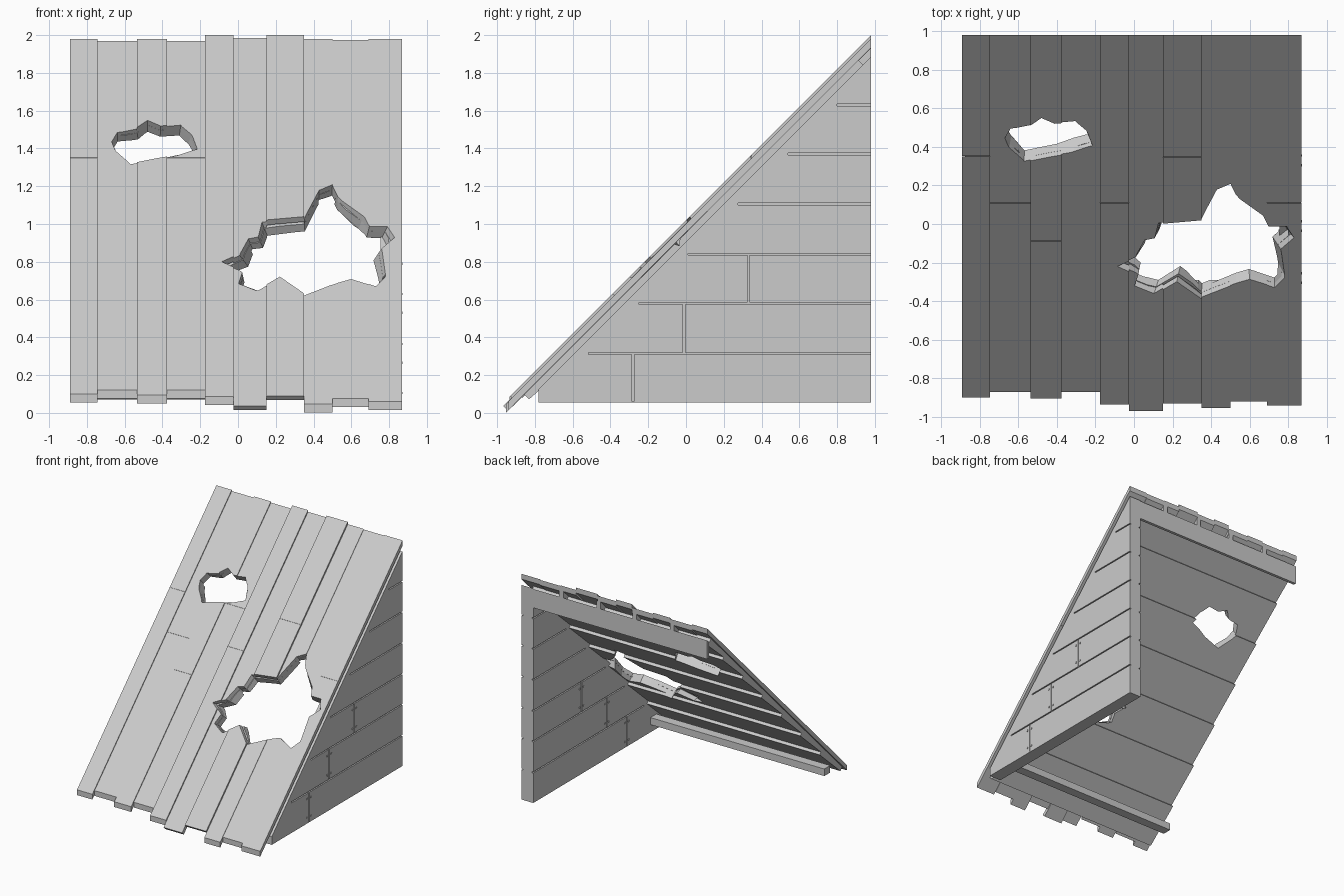
import bpy, bmesh, random
from mathutils import Vector

random.seed(4)
old = bpy.data.objects.get("Cube")
if old:
    bpy.data.objects.remove(old)

grey = bpy.data.materials.new("weathered_grey")
grey.use_nodes = True
grey.diffuse_color = (0.6, 0.6, 0.6, 1)
grey.node_tree.nodes["Principled BSDF"].inputs["Base Color"].default_value = (0.6, 0.6, 0.6, 1)

TOP, BACK = 1.02, 0.98          # height of the slope plane, rear cut


def slope(u, k):
    """Point (y, z) at u along the slope on the parallel plane z - y = k."""
    d = (TOP - k) / 2
    return (u + d, u + TOP - d)


def upright(y, k):
    """Point (y, z) on the plane z - y = k, for vertical cuts."""
    return (y, y + k)


def finish(name, bm):
    bmesh.ops.recalc_face_normals(bm, faces=bm.faces)
    mesh = bpy.data.meshes.new(name)
    bm.to_mesh(mesh)
    bm.free()
    mesh.materials.append(grey)
    ob = bpy.data.objects.new(name, mesh)
    bpy.context.collection.objects.link(ob)
    return ob


def loft(bm, ring_a, ring_b):
    """Closed solid between two matching rings of points."""
    a = [bm.verts.new(p) for p in ring_a]
    b = [bm.verts.new(p) for p in ring_b]
    bm.faces.new(a)
    bm.faces.new(b)
    n = len(a)
    for i in range(n):
        j = (i + 1) % n
        bm.faces.new((a[i], a[j], b[j], b[i]))


def prism(name, x0, x1, profile):
    """Solid with a (y, z) profile running along x."""
    bm = bmesh.new()
    loft(bm, [(x0, y, z) for y, z in profile], [(x1, y, z) for y, z in profile])
    return finish(name, bm)


def add_block(bm, low, high):
    """Axis-aligned box between two corners."""
    low, high = Vector(low), Vector(high)
    verts = bmesh.ops.create_cube(bm, size=1)["verts"]
    bmesh.ops.scale(bm, verts=verts, vec=high - low)
    bmesh.ops.translate(bm, verts=verts, vec=(low + high) / 2)


def cutter(name, bm):
    ob = finish(name, bm)
    ob.hide_render = True
    ob.hide_viewport = True
    return ob


def cut(ob, *tools):
    for tool in tools:
        m = ob.modifiers.new("cut", "BOOLEAN")
        m.operation, m.solver, m.object = "DIFFERENCE", "EXACT", tool
        m.use_self = True


# Jagged hole cutters, outlined as (x, z) on the outer slope
def hole_cutter(name, outline):
    n = len(outline)
    cx = sum(p[0] for p in outline) / n
    cz = sum(p[1] for p in outline) / n
    outer, inner = [], []
    for x, z in outline:
        f = random.uniform(0.82, 1.0)
        outer.append((x, *slope(z - TOP, TOP + 0.01)))
        inner.append((cx + (x - cx) * f, *slope(cz - TOP + (z - cz) * f, 0.85)))
    bm = bmesh.new()
    loft(bm, outer, inner)
    return cutter(name, bm)


holes = [hole_cutter("large_hole_cutter", [
    (-.09, .8), (0, .84), (.05, .93), (.1, .94), (.12, 1.02), (.35, 1.04), (.43, 1.19),
    (.5, 1.22), (.53, 1.16), (.67, 1.06), (.7, 1), (.8, 1), (.84, .94), (.77, .88), (.79, .74),
    (.73, .68), (.6, .72), (.53, .7), (.35, .63), (.22, .72), (.1, .65), (0, .69), (.02, .75)]),
    hole_cutter("small_hole_cutter", [
        (-.67, 1.45), (-.64, 1.5), (-.54, 1.52), (-.48, 1.56), (-.41, 1.53), (-.3, 1.54),
        (-.24, 1.49), (-.21, 1.41), (-.3, 1.38), (-.42, 1.36), (-.57, 1.33), (-.65, 1.4)])]

# Outer planks running up the slope: right edge, lower end, surface plane, butt joint
planks = [(-.745, -.9, 1, .35), (-.535, -.87, .99, .11), (-.375, -.905, 1, -.09),
          (-.175, -.87, .99, .36), (-.025, -.935, 1.02, .11), (.15, -.975, 1.005, None),
          (.35, -.93, 1.02, .345), (.5, -.955, 1, None), (.69, -.92, .995, None),
          (.867, -.94, 1, .11)]
left = -.89
for i, (right, low, k, joint) in enumerate(planks):
    base = k - .045
    ends = [low, BACK] if joint is None else [low, joint, BACK]
    for y0, y1 in zip(ends, ends[1:]):
        if y0 == low and i in (5, 6):       # square-cut feet
            lower = [slope(low, k), slope(low, base)]
        else:
            lower = [upright(y0 + .001, k), upright(y0 + .001, base)]
        cut(prism("roof_plank", left, right, lower + [upright(y1, base), upright(y1, k)]), *holes)
    left = right

# Inner lining boards across the slope, each thicker at its upper edge
step, first, rows = 0.262, -.89, 7
for r in range(rows):
    u0 = first + r * step
    u1 = min(u0 + step, .88)
    cut(prism("lining_board", -.875, .8,
              [slope(u0, .954), slope(u1, .954), slope(u1, .868), slope(u0, .903)]), *holes)

# Spacers between the planks and the top beam
for x in (-.555, -.2, .14, .49):
    prism("spacer", x - .02, x + .02,
          [upright(.8, .96), upright(BACK, .96), upright(BACK, .9), upright(.8, .9)])

# Beams along the rear top and inside the foot
prism("top_beam", -.885, .76, [(.955, 1.72), (BACK, 1.72), (BACK, 1.88), (.955, 1.855)])
prism("foot_beam", -.885, .76, [(-.68, .12), (-.6, .12), (-.6, .18), (-.68, .18)])

# Side wall: one slab with board seams grooved into both faces
IN, OUT, EDGE, GAP, DEPTH = .755, .865, .83, .005, .012
wall = prism("side_wall", IN, OUT, [(-.78, .055), (-.78, .125), (BACK, 1.885), (BACK, .055)])
levels = [.055, .315, .58, .84, 1.105, 1.37, 1.63]
seams = [-.28, -.01, .33]
level_bm, seam_bm, nails = bmesh.new(), bmesh.new(), bmesh.new()
for face in (IN, OUT):
    x0, x1 = face - DEPTH, face + DEPTH
    for z in levels[1:]:
        add_block(level_bm, (x0, z - EDGE, z - GAP), (x1, BACK + .01, z + GAP))
    for s, z0, z1 in zip(seams, levels, levels[1:]):
        add_block(seam_bm, (x0, s - GAP, z0 + GAP), (x1, s + GAP, z1 - GAP / 2))
        # Nail heads either side of each seam
        for y in (s - .025, s + .025):
            for z in (z0 + .05, z1 - .05):
                add_block(nails, (face - .006, y - .006, z - .006),
                          (face + .006, y + .006, z + .006))
cut(wall, cutter("level_groove_cutter", level_bm), cutter("seam_groove_cutter", seam_bm))
finish("wall_nails", nails)
